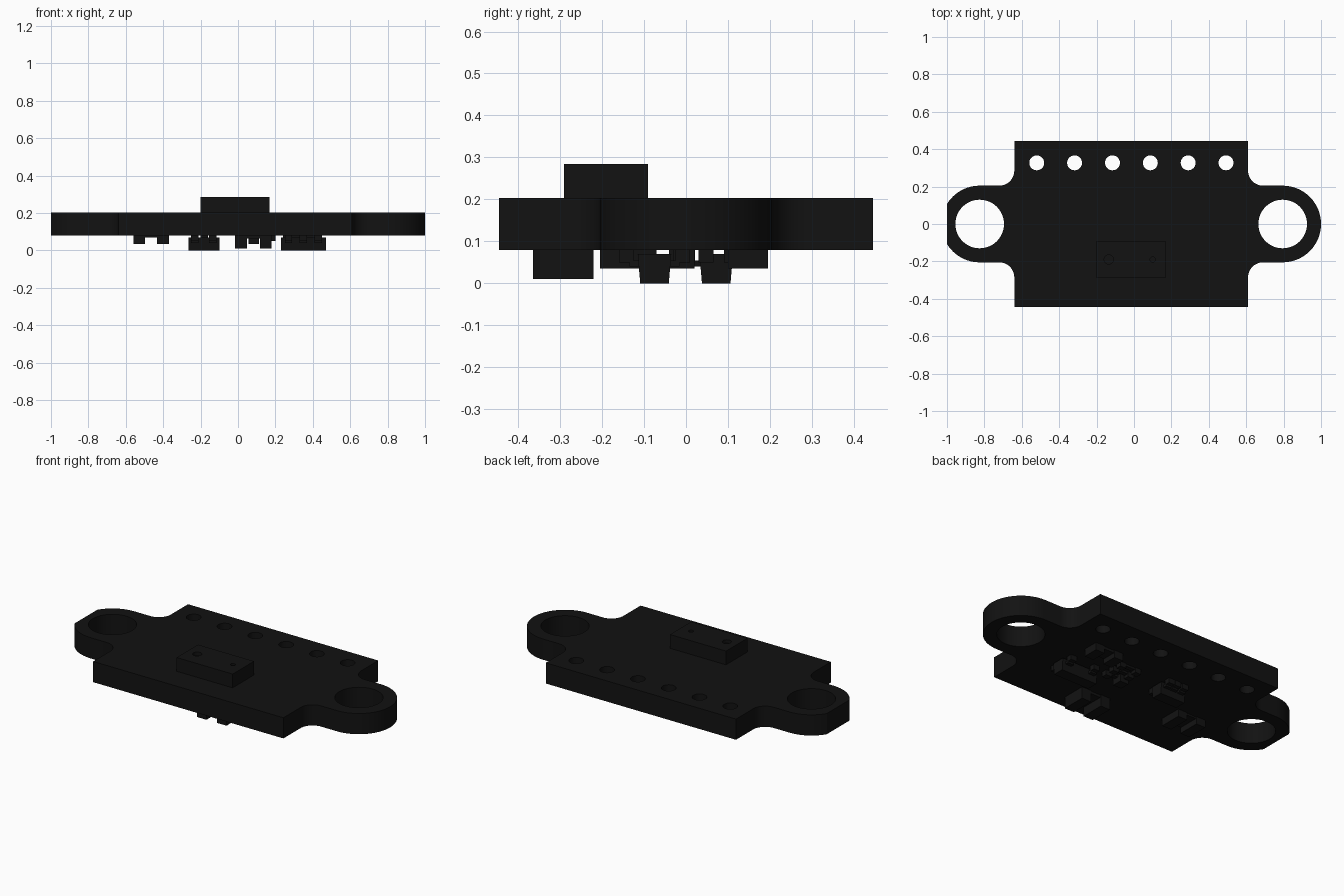
import bpy, bmesh
from math import sin, cos, radians

if "Cube" in bpy.data.objects:
    bpy.data.objects.remove(bpy.data.objects["Cube"])

black = bpy.data.materials.new("black")
black.diffuse_color = (0.006, 0.006, 0.006, 1)
black.use_nodes = True
black.node_tree.nodes["Principled BSDF"].inputs["Base Color"].default_value = black.diffuse_color


def arc(cx, cy, r, a0, a1, n=12):
    return [(cx + r * cos(radians(a0 + (a1 - a0) * i / n)),
             cy + r * sin(radians(a0 + (a1 - a0) * i / n))) for i in range(n + 1)]


def circle(cx, cy, r, n=32):
    return arc(cx, cy, r, 0, 360, n)[:-1]


def plate(name, loops, z0, z1):
    """Flat filled curve with holes, turned into a mesh."""
    cu = bpy.data.curves.new(name, 'CURVE')
    cu.dimensions = '2D'
    cu.fill_mode = 'BOTH'
    cu.extrude = (z1 - z0) / 2
    for pts in loops:
        sp = cu.splines.new('POLY')
        sp.points.add(len(pts) - 1)
        for p, (x, y) in zip(sp.points, pts):
            p.co = (x, y, 0, 1)
        sp.use_cyclic_u = True
    ob = bpy.data.objects.new(name, cu)
    bpy.context.collection.objects.link(ob)
    ob.location.z = (z0 + z1) / 2
    bpy.ops.object.select_all(action='DESELECT')
    ob.select_set(True)
    bpy.context.view_layer.objects.active = ob
    bpy.ops.object.convert(target='MESH')
    ob = bpy.context.object
    bpy.ops.object.shade_smooth_by_angle(angle=radians(30))
    ob.data.materials.clear()
    ob.data.materials.append(black)
    return ob


def box(name, x0, x1, y0, y1, z0, z1, taper=0.0):
    """Box whose lower end narrows in y by the taper on each side."""
    bm = bmesh.new()
    for v in bmesh.ops.create_cube(bm, size=1)["verts"]:
        low = v.co.z < 0
        t = taper if low else 0
        v.co = (x0 if v.co.x < 0 else x1,
                y0 + t if v.co.y < 0 else y1 - t,
                z0 if low else z1)
    me = bpy.data.meshes.new(name)
    bm.to_mesh(me)
    bm.free()
    me.materials.append(black)
    ob = bpy.data.objects.new(name, me)
    bpy.context.collection.objects.link(ob)
    return ob


def chip_part(name, x0, x1, y0, y1, z, cap, mid_z):
    """Two-terminal part lying along x."""
    box(name + "_terminal_a", x0, x0 + cap, y0, y1, z, 0.082)
    box(name + "_terminal_b", x1 - cap, x1, y0, y1, z, 0.082)
    box(name + "_body", x0 + cap, x1 - cap, y0 + 0.005, y1 - 0.005, mid_z, 0.082)


def leaded_chip(name, x0, x1, yc, legs):
    """Tapered body with flat feet along both long sides."""
    box(name + "_body", x0, x1, yc - 0.04, yc + 0.04, 0.0, 0.07, 0.006)
    for side, xs in ((-1, legs[0]), (1, legs[1])):
        for x in xs:
            ya, yb = sorted((yc + side * 0.03, yc + side * 0.06))
            box(name + "_leg", x - 0.02, x + 0.02, ya, yb, 0.04, 0.055)
            ya, yb = sorted((yc + side * 0.05, yc + side * 0.085))
            box(name + "_foot", x - 0.02, x + 0.02, ya, yb, 0.05, 0.082)


# board outline with a full ear on the right and a clipped ear on the left
outline = ([(0.61, -0.445)] + arc(0.69, -0.285, 0.08, 180, 90)
           + arc(0.795, 0, 0.205, -90, 90, 32)
           + arc(0.69, 0.285, 0.08, -90, -180)
           + [(0.61, 0.445), (-0.64, 0.445)]
           + arc(-0.72, 0.285, 0.08, 0, -90)
           + arc(-0.825, 0, 0.205, 90, 148.6) + arc(-0.825, 0, 0.205, 211.4, 270)
           + arc(-0.72, -0.285, 0.08, 90, 0) + [(-0.64, -0.445)])
holes = [circle(-0.825, 0, 0.13, 48), circle(0.795, 0, 0.13, 48)]
holes += [circle(-0.52 + 0.2024 * i, 0.327, 0.04) for i in range(6)]
plate("board", [outline] + holes, 0.08, 0.203)

# sensor on top with two shallow windows
rect = [(-0.2, -0.29), (0.168, -0.29), (0.168, -0.09), (-0.2, -0.09)]
box("sensor_base", -0.2, 0.168, -0.29, -0.09, 0.2, 0.265)
plate("sensor_cover", [rect, circle(-0.135, -0.19, 0.025), circle(0.1, -0.19, 0.014)],
      0.265, 0.285)

# parts on the underside
chip_part("large_capacitor", -0.015, 0.18, -0.365, -0.22, 0.01, 0.063, 0.065)
chip_part("left_resistor", -0.56, -0.37, -0.205, -0.07, 0.035, 0.062, 0.07)
chip_part("right_capacitor", 0.24, 0.43, 0.1, 0.195, 0.035, 0.06, 0.065)
leaded_chip("regulator", 0.23, 0.47, -0.075, ([0.27, 0.35, 0.43], [0.27, 0.43]))
leaded_chip("transistor", -0.265, -0.10, 0.072, ([-0.23, -0.135], [-0.23, -0.18, -0.135]))

# small resistor array in the middle
for i in range(3):
    y = -0.03 + i * 0.06
    chip_part("array_resistor", 0.055, 0.2, y, y + 0.035, 0.05, 0.04, 0.068)
box("centre_terminal", 0.057, 0.113, -0.04, 0.02, 0.035, 0.082)
